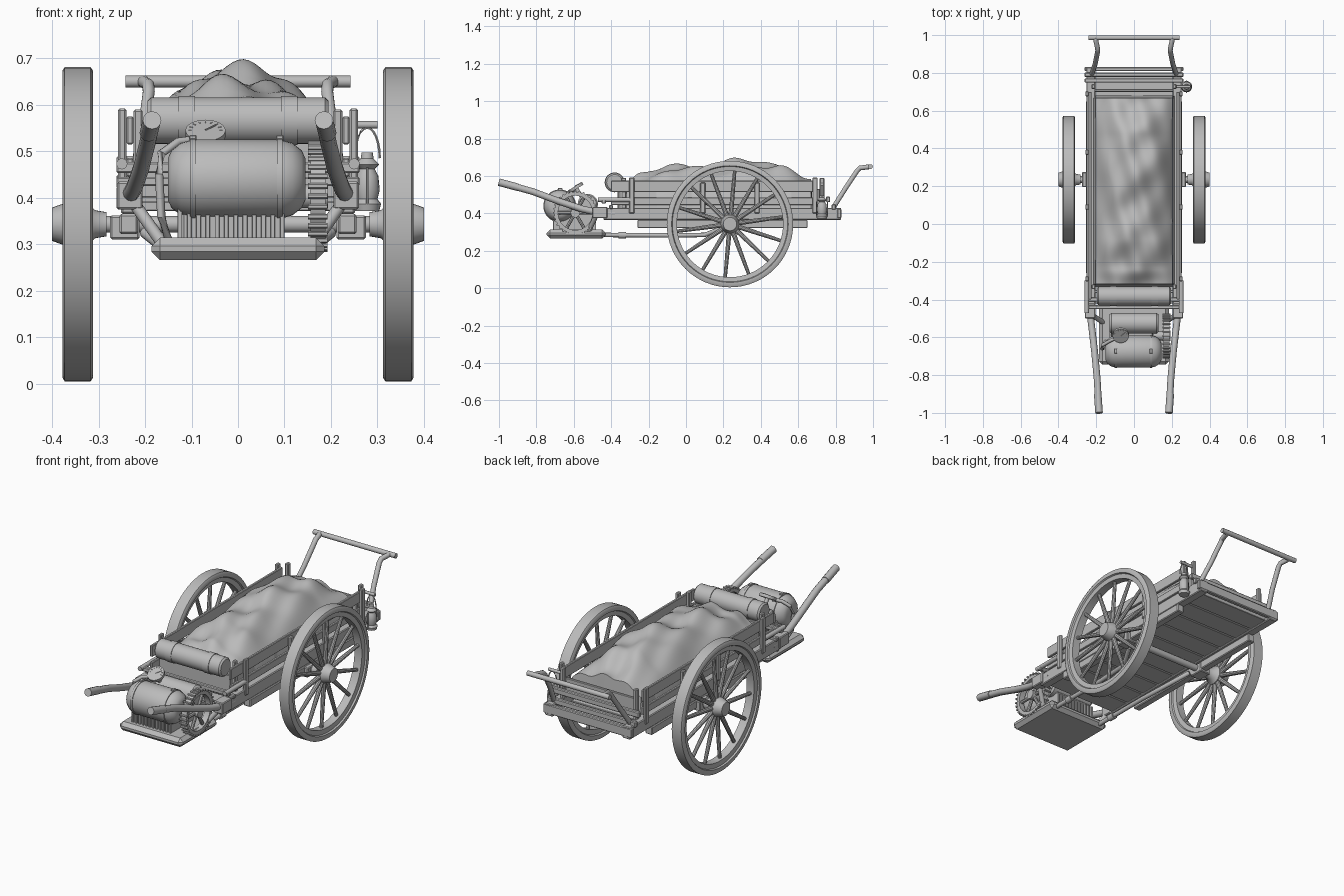
import bpy, bmesh, math
from mathutils import Vector, Matrix

if "Cube" in bpy.data.objects:
    bpy.data.objects.remove(bpy.data.objects["Cube"])

grey = bpy.data.materials.new("plain grey")
grey.use_nodes = True
grey.diffuse_color = (0.5, 0.5, 0.5, 1)
grey.node_tree.nodes["Principled BSDF"].inputs["Base Color"].default_value = (0.5, 0.5, 0.5, 1)
SIDES = (("left", 1), ("right", -1))


def finish(name, bm, smooth=True):
    bmesh.ops.recalc_face_normals(bm, faces=bm.faces[:])
    me = bpy.data.meshes.new(name)
    bm.to_mesh(me)
    bm.free()
    me.materials.append(grey)
    ob = bpy.data.objects.new(name, me)
    bpy.context.collection.objects.link(ob)
    if smooth:
        bpy.ops.object.select_all(action='DESELECT')
        ob.select_set(True)
        bpy.context.view_layer.objects.active = ob
        bpy.ops.object.shade_smooth_by_angle(angle=math.radians(35))
    return ob


def box(name, lo, hi, bevel=0.004):
    """Box between two corners, with softened edges."""
    bm = bmesh.new()
    lo, hi = Vector(lo), Vector(hi)
    size = hi - lo
    size = Vector(abs(c) for c in size)
    bmesh.ops.create_cube(bm, size=1, matrix=Matrix.Translation((lo + hi) / 2) @ Matrix.Diagonal((*size, 1)))
    if bevel:
        bmesh.ops.bevel(bm, geom=bm.edges[:], offset=bevel, segments=1, affect='EDGES')
    return finish(name, bm, False)


def rod(bm, a, b, r1, r2=None, n=12):
    a, b = Vector(a), Vector(b)
    d = b - a
    m = Matrix.Translation((a + b) / 2) @ d.to_track_quat('Z', 'Y').to_matrix().to_4x4()
    bmesh.ops.create_cone(bm, cap_ends=True, segments=n, radius1=r1, radius2=r2 or r1, depth=d.length, matrix=m)


def tube(name, pts, r, n=12):
    """Round bar along a path, with joints that follow the bends."""
    bm = bmesh.new()
    pts = [Vector(p) for p in pts]
    rings = []
    for i, p in enumerate(pts):
        t = (pts[min(i + 1, len(pts) - 1)] - pts[max(i - 1, 0)]).normalized()
        u = t.cross(Vector((0, 0, 1)) if abs(t.z) < 0.9 else Vector((1, 0, 0))).normalized()
        v = t.cross(u)
        ang = [math.tau * k / n for k in range(n)]
        rings.append([bm.verts.new(p + r * (math.cos(a) * u + math.sin(a) * v)) for a in ang])
    for a, b in zip(rings, rings[1:]):
        for k in range(n):
            bm.faces.new((a[k], a[k - 1], b[k - 1], b[k]))
    bm.faces.new(rings[0])
    bm.faces.new(rings[-1])
    return finish(name, bm)


def lathe(name, profile, center, axis='X', n=32, closed=False):
    """Turn (along, radius) points about an axis."""
    bm = bmesh.new()
    vs = [bm.verts.new((a, r, 0)) for a, r in profile]
    pairs = list(zip(vs, vs[1:])) + ([(vs[-1], vs[0])] if closed else [])
    es = [bm.edges.new(p) for p in pairs]
    bmesh.ops.spin(bm, geom=vs + es, axis=(1, 0, 0), cent=(0, 0, 0), angle=math.tau, steps=n, use_duplicate=False)
    bmesh.ops.remove_doubles(bm, verts=bm.verts[:], dist=0.0001)
    if axis == 'Z':
        bmesh.ops.rotate(bm, verts=bm.verts[:], matrix=Matrix.Rotation(-math.pi / 2, 3, 'Y'))
    bmesh.ops.translate(bm, verts=bm.verts[:], vec=center)
    return finish(name, bm)


# Spoked wheels and hubs
WY, WZ = 0.235, 0.343
for side, s in SIDES:
    c = (s * 0.345, WY, WZ)
    tyre = [(-0.033, 0.312), (-0.033, 0.33), (-0.028, 0.338), (0.028, 0.338), (0.033, 0.33), (0.033, 0.312),
            (0.025, 0.308), (0.022, 0.284), (-0.022, 0.284), (-0.025, 0.308)]
    lathe(side + "_wheel_rim", tyre, c, n=64, closed=True)
    hub = [(-0.062, 0), (-0.062, 0.026), (-0.038, 0.03), (-0.015, 0.05), (0.015, 0.05), (0.055, 0.036), (0.055, 0)]
    lathe(side + "_wheel_hub", [(s * a, r) for a, r in hub], c, n=24)
    bm = bmesh.new()
    for k in range(14):
        a = math.tau * (k + 0.3) / 14
        d = Vector((0, math.cos(a), math.sin(a)))
        rod(bm, Vector(c) + 0.035 * d, Vector(c) + 0.292 * d, 0.013, 0.009, 10)
    finish(side + "_wheel_spokes", bm)
tube("axle", [(-0.385, WY, WZ), (0.385, WY, WZ)], 0.018)

# Chassis, floor planks and side boards
for side, s in SIDES:
    box(side + "_main_rail", (s * 0.205, -0.44, 0.365), (s * 0.252, 0.83, 0.43))
    box(side + "_lower_beam", (s * 0.215, -0.26, 0.322), (s * 0.255, 0.65, 0.365))
    box(side + "_axle_block", (s * 0.212, WY - 0.04, 0.31), (s * 0.275, WY + 0.04, 0.362))
    box(side + "_upper_board", (s * 0.225, -0.40, 0.515), (s * 0.24, 0.70, 0.575), 0.003)
    box(side + "_lower_board", (s * 0.225, -0.40, 0.445), (s * 0.24, 0.70, 0.485), 0.003)
    tube(side + "_front_bar", [(s * 0.25, -0.47, 0.473), (s * 0.25, -0.3, 0.473)], 0.012)
    for i, y in enumerate((-0.29, 0.09, 0.38, 0.69)):
        top = 0.592 if i in (0, 3) else 0.565
        box(f"{side}_post_{i}", (s * 0.24, y - 0.014, 0.40), (s * 0.258, y + 0.014, top))
    box(side + "_corner_post", (s * 0.205, 0.715, 0.42), (s * 0.225, 0.74, 0.59))
    box(side + "_front_stake", (s * 0.205, -0.345, 0.42), (s * 0.225, -0.32, 0.59))
for k in range(10):
    y = -0.42 + k * 0.122
    box(f"floor_plank_{k}", (-0.207, y, 0.372), (0.207, y + 0.115, 0.392), 0.002)
for i, (y, z, h) in enumerate(((-0.44, 0.465, 0.024), (-0.40, 0.435, 0.02), (0.76, 0.475, 0.03),
                               (0.79, 0.435, 0.03), (0.82, 0.40, 0.05))):
    box(f"cross_bar_{i}", (-0.262, y - 0.011, z - h / 2), (0.262, y + 0.011, z + h / 2))
box("tail_board", (-0.21, 0.70, 0.43), (0.21, 0.715, 0.53), 0.003)
box("head_board", (-0.21, -0.365, 0.40), (0.21, -0.35, 0.52), 0.003)

# Pulling shafts, tray struts and rear push handle
for side, s in SIDES:
    tube(side + "_shaft", [(s * x, y, z) for x, y, z in (
        (0.185, -1.0, 0.566), (0.187, -0.96, 0.556), (0.195, -0.82, 0.517), (0.208, -0.68, 0.465),
        (0.222, -0.56, 0.425), (0.234, -0.46, 0.402), (0.236, -0.38, 0.398))], 0.018)
    tube(side + "_grip", [(s * 0.185, -1.0, 0.567), (s * 0.192, -0.9, 0.54)], 0.02)
    box(side + "_shaft_bracket", (s * 0.205, -0.50, 0.375), (s * 0.26, -0.42, 0.435))
    tube(side + "_tray_strut", [(s * 0.225, -0.48, 0.39), (s * 0.165, -0.52, 0.305)], 0.013)
    tube(side + "_tray_brace", [(s * 0.14, -0.45, 0.285), (s * 0.14, -0.1, 0.283), (s * 0.15, 0.1, 0.285),
                                (s * 0.2, 0.2, 0.325)], 0.012)
    tube(side + "_brace_collar", [(s * 0.14, -0.36, 0.284), (s * 0.14, -0.32, 0.284)], 0.018)
    tube(side + "_push_arm", [(s * x, y, z) for x, y, z in (
        (0.225, 0.79, 0.435), (0.205, 0.85, 0.53), (0.192, 0.915, 0.628), (0.193, 0.93, 0.643),
        (0.205, 0.985, 0.65))], 0.013)
tube("push_bar", [(-0.242, 0.986, 0.65), (0.242, 0.986, 0.65)], 0.013)

# Draped load: ridge heights along the length, rounded across
ridge = ((-0.33, 0.56), (-0.24, 0.6), (-0.08, 0.65), (0.08, 0.645), (0.28, 0.68), (0.48, 0.655), (0.68, 0.575))


def ridge_height(y):
    for (a, za), (b, zb) in zip(ridge, ridge[1:]):
        if y <= b:
            t = (y - a) / (b - a)
            return za + (zb - za) * t * t * (3 - 2 * t)
    return ridge[-1][1]


bm = bmesh.new()
bmesh.ops.create_grid(bm, x_segments=36, y_segments=80, size=1)
for v in bm.verts:
    t, u = v.co.x, v.co.y
    y = 0.175 + 0.505 * u
    arch = 1 - abs(t) ** 2.3
    wave = 0.012 * math.sin(9 * t + 7 * u) + 0.008 * math.sin(13 * u - 5 * t)
    z = 0.51 + (ridge_height(min(y, 0.6799)) - 0.51) * arch + wave * arch
    if abs(t) > 0.97 or abs(u) > 0.99:
        z = 0.42
    v.co = (0.215 * t, y, z)
finish("draped_load", bm)

# Bedroll with straps
roll = [(-0.195, 0), (-0.195, 0.042), (-0.187, 0.05), (0.187, 0.05), (0.195, 0.042), (0.195, 0)]
lathe("bedroll", roll, (0, -0.382, 0.566))
for i, x in enumerate((-0.11, 0.11)):
    lathe(f"bedroll_strap_{i}", [(-0.018, 0.045), (-0.018, 0.053), (0.018, 0.053), (0.018, 0.045)],
          (x, -0.382, 0.566), closed=True)

# Engine tray, block with cooling fins, tank and rear cylinder
tray = box("engine_tray", (-0.186, -0.745, 0.266), (0.186, -0.43, 0.314), 0.018)
box("engine_block", (-0.12, -0.70, 0.31), (0.1, -0.49, 0.42))
for k in range(12):
    x = -0.125 + 0.02 * k
    box(f"cooling_fin_{k}", (x - 0.005, -0.71, 0.312), (x + 0.005, -0.48, 0.40), 0.001)
tank = [(-0.148, 0), (-0.148, 0.045), (-0.14, 0.062), (-0.12, 0.078), (-0.095, 0.085),
        (0.095, 0.085), (0.12, 0.078), (0.14, 0.062), (0.148, 0.045), (0.148, 0)]
lathe("fuel_tank", tank, (-0.003, -0.675, 0.44))
for i, x in enumerate((-0.097, 0.09)):
    lathe(f"tank_band_{i}", [(-0.006, 0.08), (-0.006, 0.088), (0.006, 0.088), (0.006, 0.08)],
          (x, -0.675, 0.44), closed=True)
    box(f"tank_lug_{i}", (x - 0.008, -0.685, 0.515), (x + 0.008, -0.66, 0.535), 0.002)
drum = [(-0.13, 0), (-0.13, 0.046), (-0.12, 0.054), (0.12, 0.054), (0.13, 0.046), (0.13, 0)]
lathe("engine_cylinder", drum, (0, -0.525, 0.45))
tube("fuel_pipe", [(-0.09, -0.6, 0.525), (-0.13, -0.62, 0.52), (-0.165, -0.64, 0.495), (-0.17, -0.66, 0.45),
                   (-0.165, -0.66, 0.36), (-0.15, -0.62, 0.31)], 0.009)

# Ribbed flywheel with spokes and crank
FC = Vector((0.172, -0.592, 0.403))
lathe("flywheel_rim", [(-0.016, 0.092), (-0.016, 0.112), (0.016, 0.112), (0.016, 0.092)], FC, n=40, closed=True)
bm = bmesh.new()
for k in range(32):
    a = math.tau * k / 32
    d = Vector((0, math.cos(a), math.sin(a))) * 0.114
    rod(bm, FC + d - Vector((0.021, 0, 0)), FC + d + Vector((0.021, 0, 0)), 0.006, n=6)
for k in range(6):
    a = math.tau * k / 6
    rod(bm, FC, FC + Vector((0, math.cos(a), math.sin(a))) * 0.1, 0.009, n=8)
rod(bm, FC - Vector((0.07, 0, 0)), FC + Vector((0.022, 0, 0)), 0.025, n=16)
finish("flywheel_ribs", bm)

# Tilted dial with its needle and ticks
tilt = Matrix.Translation((-0.07, -0.59, 0.54)) @ Matrix.Rotation(math.radians(32), 4, 'X')
bm = bmesh.new()
rod(bm, tilt @ Vector((0, 0, -0.01)), tilt @ Vector((0, 0, 0.006)), 0.043, n=32)
rod(bm, tilt @ Vector((0, 0, 0.007)), tilt @ Vector((0.022, 0.02, 0.007)), 0.002, n=6)
rod(bm, tilt @ Vector((0, 0, -0.06)), tilt @ Vector((0, 0, 0)), 0.01)
for k in range(9):
    a = math.pi * k / 8
    d = Vector((math.cos(a), math.sin(a), 0))
    rod(bm, tilt @ (d * 0.03 + Vector((0, 0, 0.006))), tilt @ (d * 0.037 + Vector((0, 0, 0.006))), 0.0015, n=6)
finish("dial", bm)

# Hanging lantern on its hook
lamp = [(0, 0), (0, 0.026), (0.015, 0.03), (0.025, 0.022), (0.045, 0.027), (0.075, 0.024), (0.09, 0.016),
        (0.1, 0.026), (0.112, 0.014), (0.125, 0.012), (0.125, 0)]
LX, LY = 0.278, 0.727
lathe("lantern", lamp, (LX, LY, 0.372), axis='Z', n=20)
tube("lantern_hook", [(0.215, LY, 0.557), (0.3, LY, 0.557)], 0.008)
arc = [(LX + 0.027 * math.cos(a), LY, 0.485 + 0.066 * math.sin(a)) for a in [math.pi * k / 12 for k in range(13)]]
tube("lantern_handle", arc, 0.003, 6)
for i, dy in enumerate((-0.03, 0.03)):
    tube(f"lantern_guard_{i}", [(LX, LY + dy, 0.385), (LX, LY + dy, 0.465)], 0.003, 6)
